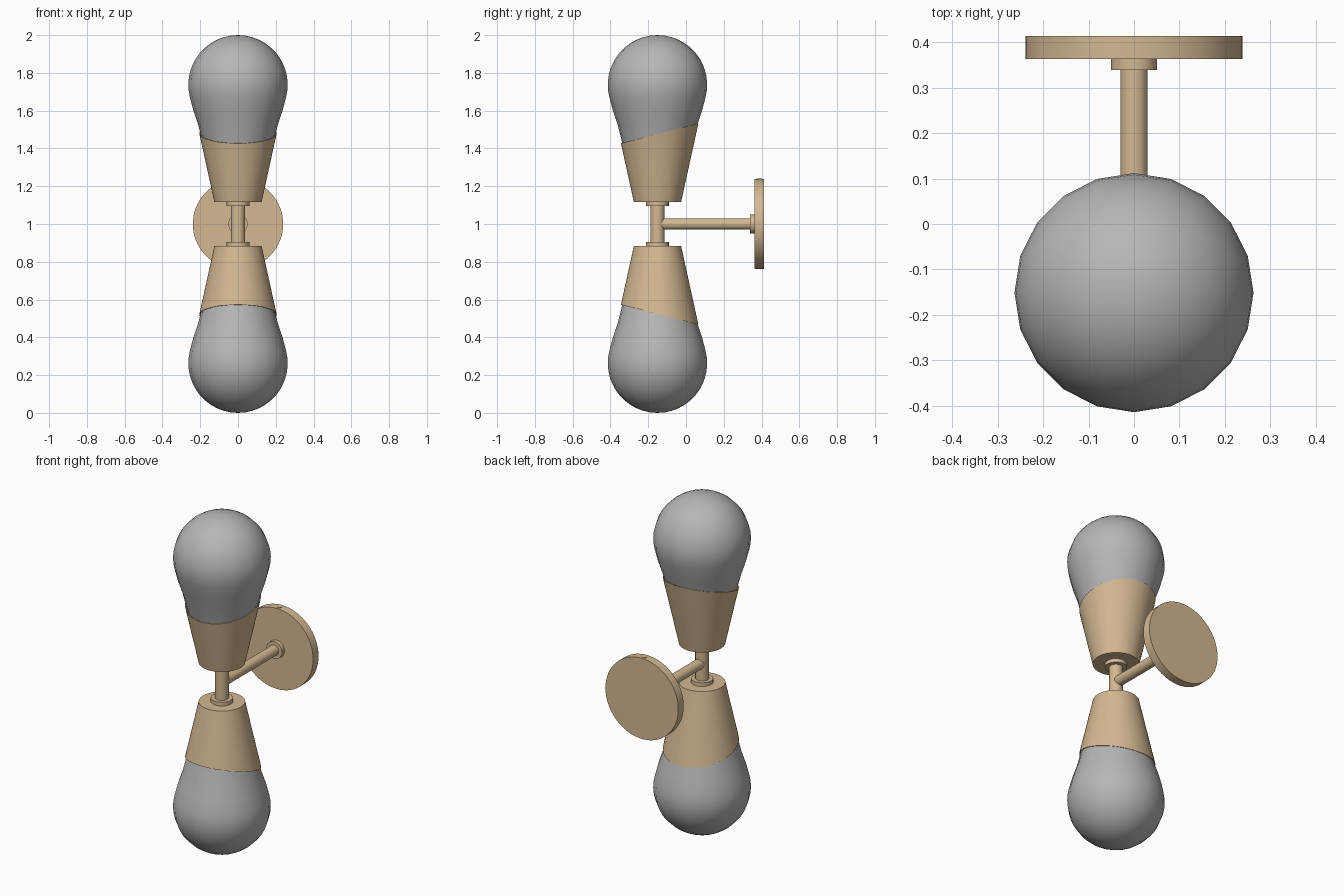
import bpy, bmesh, math
from mathutils import Matrix, Vector

if "Cube" in bpy.data.objects:
    bpy.data.objects.remove(bpy.data.objects["Cube"])

AXIS_Y = -0.151      # lamp axis; the model mirrors about z = 1
MID_Z = 1.0


def material(name, rgb):
    m = bpy.data.materials.new(name)
    m.diffuse_color = (*rgb, 1)
    m.use_nodes = True
    m.node_tree.nodes["Principled BSDF"].inputs["Base Color"].default_value = m.diffuse_color
    return m


BRASS = material("warm brass", (0.66, 0.48, 0.29))
GLASS = material("grey glass", (0.47, 0.47, 0.47))


def finish(name, bm, mat, angle=35):
    bmesh.ops.recalc_face_normals(bm, faces=bm.faces[:])
    me = bpy.data.meshes.new(name)
    bm.to_mesh(me)
    bm.free()
    me.materials.append(mat)
    ob = bpy.data.objects.new(name, me)
    bpy.context.collection.objects.link(ob)
    bpy.ops.object.select_all(action='DESELECT')
    ob.select_set(True)
    bpy.context.view_layer.objects.active = ob
    bpy.ops.object.shade_smooth_by_angle(angle=math.radians(angle))
    return ob


def lathe(name, profile, sides, mat, flip=False, angle=35):
    """Spin a profile round the lamp axis. A profile entry is (r, z) or a
    function of the angle giving (r, z). flip mirrors it below the middle."""
    bm = bmesh.new()
    rings = []
    for p in profile:
        if not callable(p) and p[0] == 0:
            ring = [bm.verts.new((0, AXIS_Y, p[1]))]
        else:
            ring = []
            for i in range(sides):
                a = 2 * math.pi * i / sides
                r, z = p(a) if callable(p) else p
                ring.append(bm.verts.new((r * math.cos(a), AXIS_Y + r * math.sin(a), z)))
        rings.append(ring)
    for A, B in zip(rings, rings[1:]):
        for i in range(sides):
            j = (i + 1) % sides
            if len(A) == 1:
                bm.faces.new((A[0], B[i], B[j]))
            elif len(B) == 1:
                bm.faces.new((A[i], A[j], B[0]))
            else:
                bm.faces.new((A[i], A[j], B[j], B[i]))
    if flip:
        for v in bm.verts:
            v.co.z = 2 * MID_Z - v.co.z
    return finish(name, bm, mat, angle)


def rod(name, start, end, radius, sides, mat):
    """Capped cylinder between two points."""
    a, b = Vector(start), Vector(end)
    rot = (b - a).to_track_quat('Z', 'Y').to_matrix().to_4x4()
    bm = bmesh.new()
    bmesh.ops.create_cone(bm, cap_ends=True, segments=sides, radius1=radius,
                          radius2=radius, depth=(b - a).length,
                          matrix=Matrix.Translation((a + b) / 2) @ rot)
    return finish(name, bm, mat)


# Shade: a cone whose rim is cut by a plane rising towards the wall
BASE_Z, BASE_R, SLOPE = 1.116, 0.125, 0.22
CUT_Z, CUT_K = 1.4767, 0.256


def slanted_rim(base_r):
    def point(a):
        k = CUT_K * math.sin(a)
        z = (CUT_Z + k * (base_r - SLOPE * BASE_Z)) / (1 - k * SLOPE)
        return base_r + SLOPE * (z - BASE_Z), z
    return point


shade = [(0, BASE_Z), (BASE_R, BASE_Z), slanted_rim(BASE_R),
         slanted_rim(BASE_R - 0.004), (BASE_R - 0.003, BASE_Z + 0.005),
         (0, BASE_Z + 0.005)]

# Bulb: round top running into a tapering neck inside the shade
BULB_R, BULB_Z = 0.263, 1.737
bulb = [(0, BULB_Z + BULB_R)]
for deg in range(81, -16, -8):
    t = math.radians(deg)
    bulb.append((BULB_R * math.cos(t), BULB_Z + BULB_R * math.sin(t)))
bulb += [(0.236, 1.60), (0.212, 1.53), (0.187, 1.43), (0.15, 1.30), (0, 1.25)]

collar = [(0, 1.094), (0.06, 1.094), (0.06, 1.118), (0, 1.118)]

for prefix, flip in (("upper", False), ("lower", True)):
    lathe(prefix + "_shade", shade, 64, BRASS, flip)
    lathe(prefix + "_bulb", bulb, 20, GLASS, flip, 60)
    lathe(prefix + "_collar", collar, 40, BRASS, flip)

# Stem, arm and wall plate
rod("stem", (0, AXIS_Y, 0.90), (0, AXIS_Y, 1.10), 0.037, 32, BRASS)
rod("arm", (0, AXIS_Y, MID_Z), (0, 0.37, MID_Z), 0.03, 32, BRASS)
rod("arm_collar", (0, 0.339, MID_Z), (0, 0.37, MID_Z), 0.051, 40, BRASS)
rod("wall_plate", (0, 0.363, MID_Z), (0, 0.414, MID_Z), 0.239, 64, BRASS)
rod("plate_screw", (0, 0.388, MID_Z + 0.22), (0, 0.388, MID_Z + 0.2405), 0.014, 20, BRASS)
